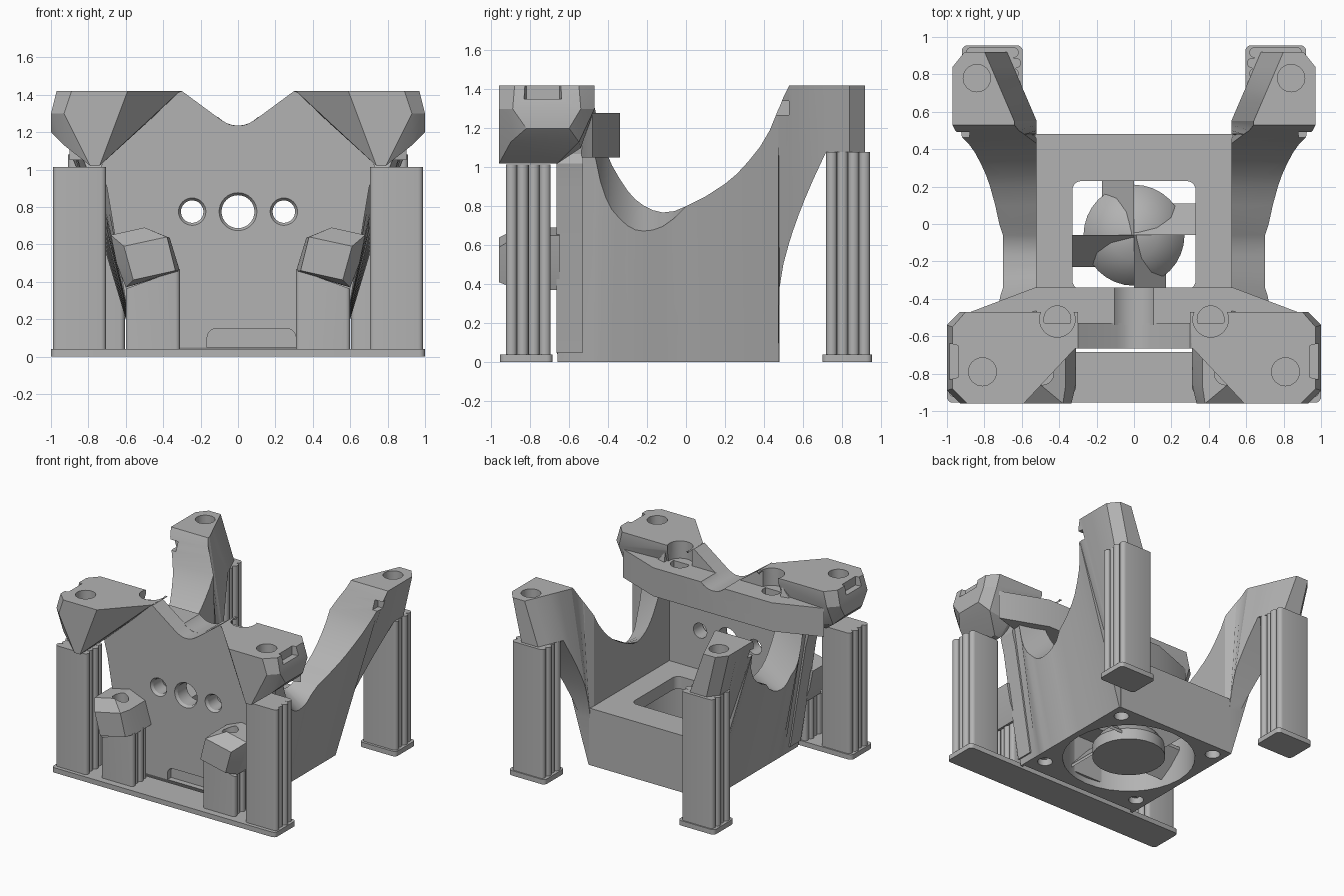
import bpy, bmesh
from math import sin, cos, pi
from mathutils import Matrix

if "Cube" in bpy.data.objects:
    bpy.data.objects.remove(bpy.data.objects["Cube"], do_unlink=True)

grey = bpy.data.materials.new("plain grey")
grey.use_nodes = True
grey.diffuse_color = (0.45, 0.45, 0.45, 1)
grey.node_tree.nodes["Principled BSDF"].inputs["Base Color"].default_value = grey.diffuse_color


def smooth_shade(obj):
    bpy.ops.object.select_all(action="DESELECT")
    obj.select_set(True)
    bpy.context.view_layer.objects.active = obj
    bpy.ops.object.shade_smooth_by_angle(angle=0.4)


def finish(name, bm, smooth=True):
    bmesh.ops.recalc_face_normals(bm, faces=bm.faces)
    mesh = bpy.data.meshes.new(name)
    bm.to_mesh(mesh)
    bm.free()
    mesh.materials.append(grey)
    obj = bpy.data.objects.new(name, mesh)
    bpy.context.collection.objects.link(obj)
    if smooth:
        smooth_shade(obj)
    return obj


def loft(name, rings):
    """Skin a list of closed rings and cap both ends."""
    bm = bmesh.new()
    loops = [[bm.verts.new(p) for p in ring] for ring in rings]
    count = len(loops[0])
    for a, b in zip(loops, loops[1:]):
        for i in range(count):
            j = (i + 1) % count
            bm.faces.new((a[i], a[j], b[j], b[i]))
    bm.faces.new(loops[0])
    bm.faces.new(loops[-1])
    return finish(name, bm)


def prism(name, outline, low, high, axis="z"):
    if axis == "z":
        return loft(name, [[(u, v, h) for u, v in outline] for h in (low, high)])
    return loft(name, [[(u, h, v) for u, v in outline] for h in (low, high)])


def hull(name, points):
    bm = bmesh.new()
    for p in points:
        bm.verts.new(p)
    result = bmesh.ops.convex_hull(bm, input=bm.verts)
    unused = result["geom_interior"] + result["geom_unused"]
    junk = {g for g in unused if isinstance(g, bmesh.types.BMVert)}
    bmesh.ops.delete(bm, geom=list(junk), context="VERTS")
    return finish(name, bm, False)


def rounded(x0, x1, y0, y1, radius, steps=5):
    left, right, near, far = x0 + radius, x1 - radius, y0 + radius, y1 - radius
    outline = []
    for k, (cx, cy) in enumerate([(right, far), (left, far), (left, near), (right, near)]):
        for i in range(steps + 1):
            a = (k + i / steps) * pi / 2
            outline.append((cx + radius * cos(a), cy + radius * sin(a)))
    return outline


def circle(cx, cy, radius, count=32):
    angles = [2 * pi * i / count for i in range(count)]
    return [(cx + radius * cos(a), cy + radius * sin(a)) for a in angles]


def cut(obj, cutter):
    """Subtract the cutter, bake the result and discard the cutter."""
    mod = obj.modifiers.new("cut", "BOOLEAN")
    mod.operation, mod.solver, mod.object = "DIFFERENCE", "EXACT", cutter
    depsgraph = bpy.context.evaluated_depsgraph_get()
    mesh = bpy.data.meshes.new_from_object(obj.evaluated_get(depsgraph))
    obj.modifiers.clear()
    obj.data = mesh
    bpy.data.objects.remove(cutter, do_unlink=True)
    smooth_shade(obj)


def drill(obj, cx, cy, radius, low, high, axis="z"):
    cut(obj, prism("drill", circle(cx, cy, radius), low, high, axis))


def mirrored(half):
    return half + [(-x, v) for x, v in reversed(half)]


# Fan housing with round duct, square outlet and screw holes
FAN_Y = -.06
housing = prism("fan_housing", mirrored([(.53, -.62), (.53, .48)]), 0, .46)
drill(housing, 0, FAN_Y, .49, -.1, .36)
cut(housing, prism("outlet", rounded(-.33, .33, -.35, .23, .05), .3, .6))
for sx in (-1, 1):
    for sy in (-1, 1):
        drill(housing, sx * .44, FAN_Y + sy * .44, .055, -.1, .2)

# Fan hub and tilted blades
loft("fan_hub", [[(x, y, z) for x, y in circle(0, FAN_Y, radius)]
                 for radius, z in ((.27, .01), (.27, .1), (.22, .17), (.13, .23), (.02, .26))])
for k in range(4):
    turn = Matrix.Translation((0, FAN_Y, 0)) @ Matrix.Rotation(k * pi / 2, 4, "Z")
    blade = hull("fan_blade", [(x, y, z + thickness) for x, z in ((-.17, .06), (0, .25))
                               for y in (0, .49) for thickness in (0, .025)])
    blade.data.transform(turn)

# Front plate with notch, three countersunk holes and cable recess
plate = prism("front_plate", mirrored([(.56, .05), (.7, .9), (.73, 1.02), (.7, 1.1), (.6, 1.3), (.3, 1.42),
                                       (.09, 1.265), (.05, 1.243), (.02, 1.235)]), -.665, -.53, "y")
for x, radius in ((-.245, .06), (0, .088), (.245, .06)):
    drill(plate, x, .775, radius, -.8, -.4, "y")
    cut(plate, loft("countersink", [[(u, y, v) for u, v in circle(x, .775, r)]
                                    for r, y in ((radius + .02, -.675), (radius, -.645))]))
cut(plate, prism("recess", rounded(-.165, .31, -.1, .15, .05), -.7, -.615, "y"))
hull("plate_foot", [(x, y, z) for x in (-.53, .53)
                    for y, z in ((-.64, 0), (-.665, .05), (-.6, 0), (-.6, .05))])

# Cross beam behind the plate, dipped in the middle
beam = prism("cross_beam", mirrored([(.53, -.34), (.9, -.48), (.7, -.54)]), 1.05, 1.28)
drill(beam, 0, 1.38, .145, -.7, -.2, "y")

# Crest of the side wall from front to back: y and inner top height
CREST = [(-.66, 1.36), (-.48, 1.36), (-.44, 1.17), (-.41, 1.08), (-.38, 1.01), (-.34, .94), (-.3, .88),
         (-.26, .835), (-.22, .805), (-.17, .78), (-.12, .768), (-.06, .775), (0, .8), (.1, .85),
         (.2, .915), (.26, .965), (.32, 1.03), (.38, 1.105), (.43, 1.19), (.475, 1.3),
         (.48, 1.31), (.5, 1.36), (.53, 1.42), (.55, 1.42), (.58, 1.42), (.61, 1.42), (.65, 1.42),
         (.72, 1.42), (.84, 1.42), (.92, 1.42)]


def wall_section(side, y, crest):
    """Four-cornered slice: the wall flares outward and the arm underside curves up."""
    outer_crest = crest - min(.24, max(0, -.6 * y))
    inner = .52 + .43 * max(0, y - .55)
    inner_top = inner + .12 * min(1, max(0, (crest - 1.2) / .2)) * (y > 0)
    outer = .7 + .42 * max(0, outer_crest - .75)
    outer = min(outer, .97 if y > 0 else .72)
    foot, outer_foot = 0, .54
    if y >= .48:
        foot = .38 + .7 * min(1, (y - .48) / .24) ** .7
        outer_foot = .47 + .39 * foot
    chamfer = .8 * max(0, y - .84)
    return [(side * inner, y, foot), (side * (outer_foot - chamfer), y, foot),
            (side * (outer - chamfer), y, outer_crest), (side * inner_top, y, crest)]


def support(name, x0, x1, y0, y1, top, slope=0):
    """Folded breakaway support: slabs with rounded ends standing side by side."""
    step, middle = (y1 - y0) / 4, (x0 + x1) / 2
    for i in range(4):
        inset = .012 * (i % 2)
        outline = rounded(x0 + inset, x1 - inset, y0 + i * step, y0 + (i + 1) * step, step * .48, 4)
        loft(name, [[(x, y, .03) for x, y in outline],
                    [(x, y, top + slope * (x - middle)) for x, y in outline]])


# Shared foot bar under the front supports
prism("front_foot_bar", rounded(-1, 1, -.955, -.685, .03), 0, .04)

for s, side in ((1, "left"), (-1, "right")):
    # Side wall sweeping up into the rear arm
    wall = loft(side + "_wall_and_arm", [wall_section(s, y, crest) for y, crest in CREST])
    drill(wall, s * .84, .78, .073, 1.2, 1.6)
    cut(wall, prism("nut_slot", [(s * x, y) for x, y in ((.88, .4), (1.1, .4), (1.1, .53), (.88, .53))],
                    1.27, 1.34))

    # Front mounting head
    corners = [(x, y, 1.42) for x, y in ((.31, -.66), (.3, -.47), (.9, -.47), (.97, -.55),
                                         (.97, -.88), (.89, -.96), (.59, -.96))]
    corners += [(1, y, 1.3) for y in (-.54, -.89)] + [(.93, y, 1.3) for y in (-.47, -.96)]
    corners += [(1, y, 1.2) for y in (-.6, -.82)] + [(.93, y, 1.13) for y in (-.55, -.9)]
    corners += [(x, y, 1.02) for x in (.74, .79) for y in (-.66, -.96)] + [(.75, -.54, 1.1)]
    head = hull(side + "_front_head", [(s * x, y, z) for x, y, z in corners])
    drill(head, s * .81, -.79, .075, 1.15, 1.6)
    drill(head, s * .41, -.51, .095, 1.2, 1.6)
    slot = [(.94, -.82), (1.1, -.86), (1.1, -.61), (.94, -.65)]
    cut(head, prism("side_slot", [(s * x, y) for x, y in slot], 1.35, 1.6))
    drill(plate, s * .41, -.51, .095, 1.28, 1.6)
    drill(beam, s * .41, -.51, .072, 1.2, 1.4)

    # Angled lug low on the front plate
    back = [(.68, .65), (.5, .69), (.365, .635), (.31, .455), (.6, .37), (.65, .5)]
    front = [(.38, .64), (.61, .59), (.56, .41), (.335, .46)]
    lug = hull(side + "_lug", [(s * x, y, z) for x, z in back for y in (-.65, -.86)]
               + [(s * x, -.96, z) for x, z in front])
    drill(lug, s * .49, -.8, .06, .5, .9)

    # Breakaway supports and rear foot
    support(side + "_front_support", *sorted((s * .705, s * .99)), -.925, -.695, 1.015)
    support(side + "_lug_support", *sorted((s * .31, s * .6)), -.9, -.695, .415, -s * .36)
    support(side + "_rear_support", *sorted((s * .605, s * .91)), .72, .945, 1.08)
    prism(side + "_rear_foot", rounded(*sorted((s * .595, s * .92)), .7, .955, .03), 0, .04)
